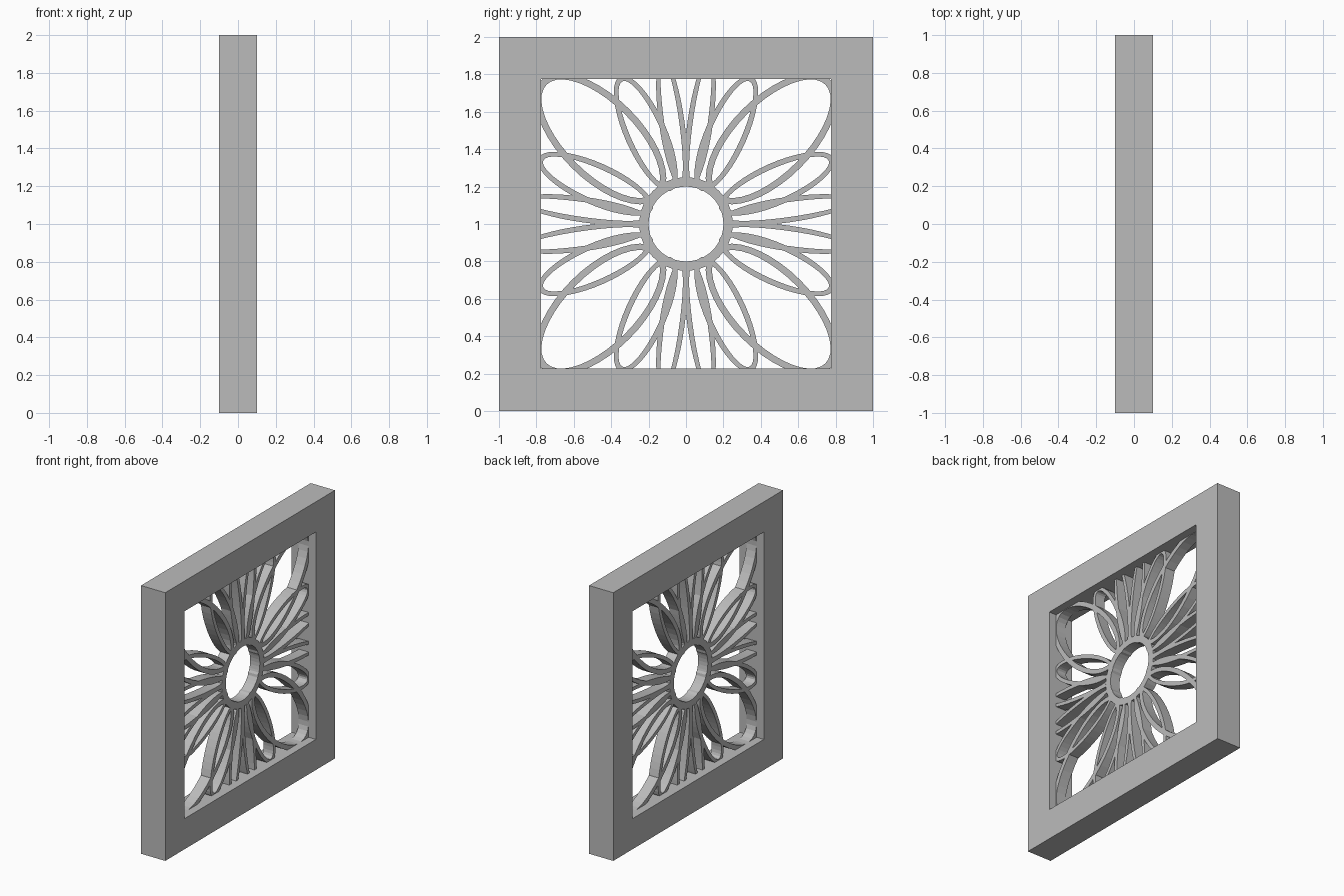
import bpy, bmesh, math

if "Cube" in bpy.data.objects:
    bpy.data.objects.remove(bpy.data.objects["Cube"])

grey = bpy.data.materials.new("stone_grey")
grey.diffuse_color = (0.5, 0.5, 0.5, 1)
grey.use_nodes = True
grey.node_tree.nodes["Principled BSDF"].inputs["Base Color"].default_value = grey.diffuse_color


def ellipse(a, b, n, dist=0.0, angle=0.0):
    """Points (y, z) of an ellipse pushed out along its long axis from the flower centre."""
    ca, sa = math.cos(angle), math.sin(angle)
    pts = []
    for i in range(n):
        t = 2 * math.pi * i / n
        u, v = dist + a * math.cos(t), b * math.sin(t)
        pts.append((u * ca - v * sa, 1 + u * sa + v * ca))
    return pts


def band(name, outer, inner, half):
    """Closed band between two matching outlines, extruded along x."""
    bm = bmesh.new()
    n = len(outer)
    loops = [[bm.verts.new((x, y, z)) for y, z in pts]
             for x, pts in ((half, outer), (half, inner), (-half, inner), (-half, outer))]
    for k in range(4):
        p, q = loops[k], loops[(k + 1) % 4]
        for i in range(n):
            j = (i + 1) % n
            bm.faces.new((p[i], p[j], q[j], q[i]))
    bmesh.ops.recalc_face_normals(bm, faces=bm.faces[:])
    mesh = bpy.data.meshes.new(name)
    bm.to_mesh(mesh)
    bm.free()
    mesh.materials.append(grey)
    obj = bpy.data.objects.new(name, mesh)
    bpy.context.collection.objects.link(obj)
    return obj


# Square outer frame
band("frame",
     [(-1, 0), (1, 0), (1, 2), (-1, 2)],
     [(-0.775, 0.228), (0.775, 0.228), (0.775, 1.775), (-0.775, 1.775)], 0.1)

# Hub ring in the middle of the flower
HALF = 0.04
band("hub_ring", ellipse(0.25, 0.25, 48), ellipse(0.2, 0.2, 48), HALF)

# Petal loops: angle, distance of centre, long and short half axes, band width
PETALS = [(8, 0.55, 0.35, 0.068, 0.028),
          (24, 0.53, 0.335, 0.112, 0.03),
          (45, 0.645, 0.445, 0.22, 0.036),
          (66, 0.53, 0.335, 0.112, 0.03),
          (82, 0.55, 0.35, 0.068, 0.028)]

# Five petals per quarter, mirrored into all four quarters
for sy in (1, -1):
    for sz in (1, -1):
        for deg, dist, a, b, w in PETALS:
            ang = math.atan2(sz * math.sin(math.radians(deg)),
                             sy * math.cos(math.radians(deg)))
            band("petal", ellipse(a, b, 40, dist, ang),
                 ellipse(a - w, b - w, 40, dist, ang), HALF)
